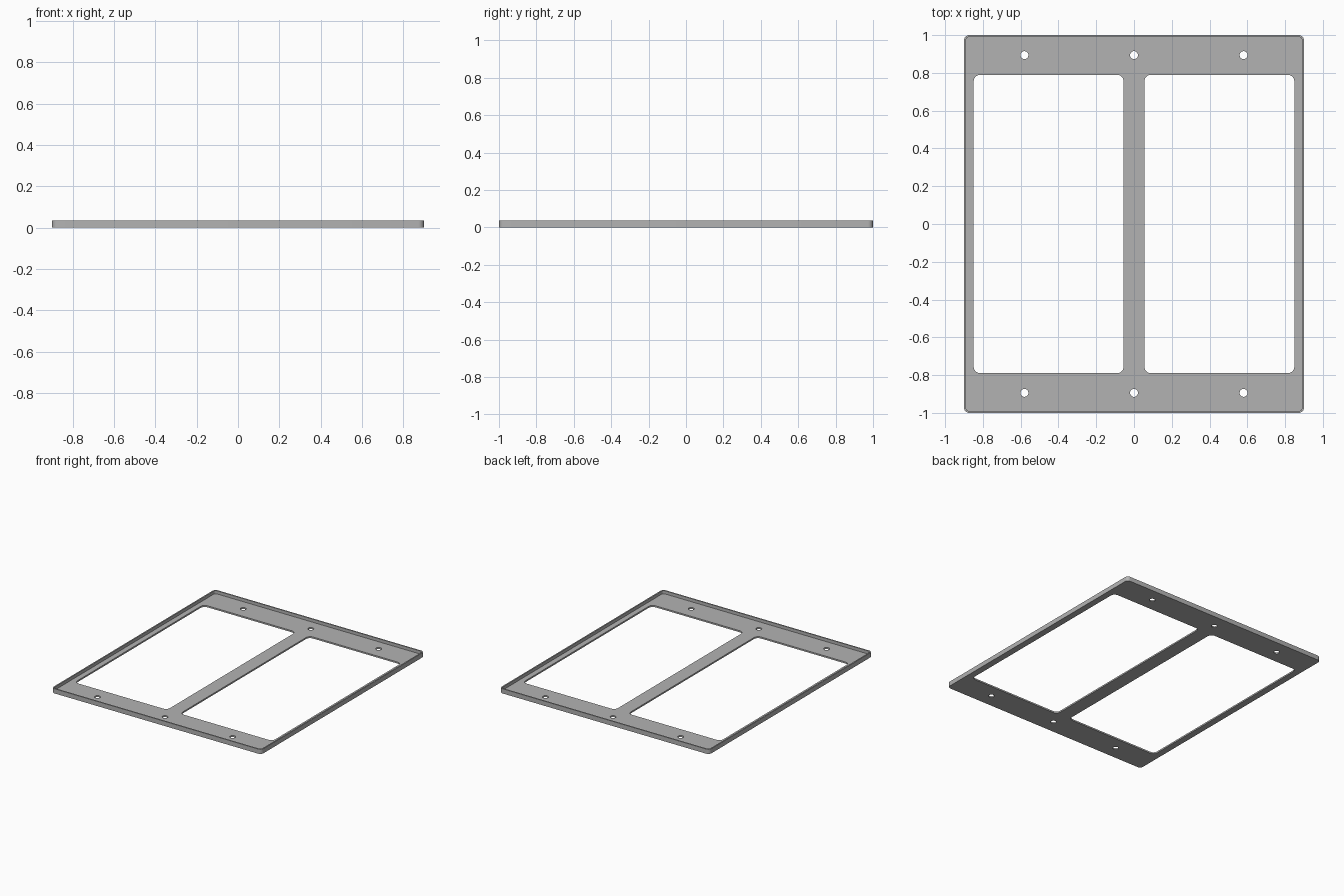
import bpy
from math import sin, cos, pi, radians

cube = bpy.data.objects.get("Cube")
if cube:
    bpy.data.objects.remove(cube, do_unlink=True)

HALF_X, HALF_Y, HEIGHT = 0.9, 1.0, 0.036
RIM, FLOOR, CORNER = 0.01, 0.012, 0.028

grey = bpy.data.materials.new("plain_grey")
grey.use_nodes = True
colour = (0.45, 0.45, 0.45, 1)
grey.diffuse_color = colour
grey.node_tree.nodes["Principled BSDF"].inputs["Base Color"].default_value = colour


def rounded_rect(cx, cy, hx, hy, r, steps=6):
    """Outline of a rectangle with rounded corners."""
    points = []
    for i, (sx, sy) in enumerate(((1, 1), (-1, 1), (-1, -1), (1, -1))):
        for k in range(steps + 1):
            a = (i + k / steps) * pi / 2
            points.append((cx + sx * (hx - r) + r * cos(a),
                           cy + sy * (hy - r) + r * sin(a)))
    return points


def circle(cx, cy, r, steps=32):
    return [(cx + r * cos(2 * pi * k / steps), cy + r * sin(2 * pi * k / steps))
            for k in range(steps)]


def extruded(name, outlines, height):
    """Solid from z = 0 up; outlines inside the first one become holes."""
    curve = bpy.data.curves.new(name, "CURVE")
    curve.dimensions = "2D"
    curve.fill_mode = "BOTH"
    curve.extrude = height / 2
    for outline in outlines:
        spline = curve.splines.new("POLY")
        spline.points.add(len(outline) - 1)
        for point, (x, y) in zip(spline.points, outline):
            point.co = (x, y, 0, 1)
        spline.use_cyclic_u = True
    obj = bpy.data.objects.new(name, curve)
    bpy.context.collection.objects.link(obj)
    obj.location.z = height / 2
    curve.materials.append(grey)
    bpy.ops.object.select_all(action="DESELECT")
    obj.select_set(True)
    bpy.context.view_layer.objects.active = obj
    bpy.ops.object.convert(target="MESH")
    bpy.ops.object.shade_smooth_by_angle(angle=radians(30))
    return obj


outer = rounded_rect(0, 0, HALF_X, HALF_Y, CORNER)
inner = rounded_rect(0, 0, HALF_X - RIM, HALF_Y - RIM, CORNER - RIM)

# Two large openings and six screw holes
openings = [rounded_rect(s * 0.452, 0, 0.397, 0.79, 0.035) for s in (-1, 1)]
screw_holes = [circle(x, y, 0.021) for x in (-0.58, 0, 0.58) for y in (-0.894, 0.894)]

# Thin floor plate inside a raised rim
extruded("floor_plate", [inner] + openings + screw_holes, FLOOR)
extruded("raised_rim", [outer, inner], HEIGHT)
